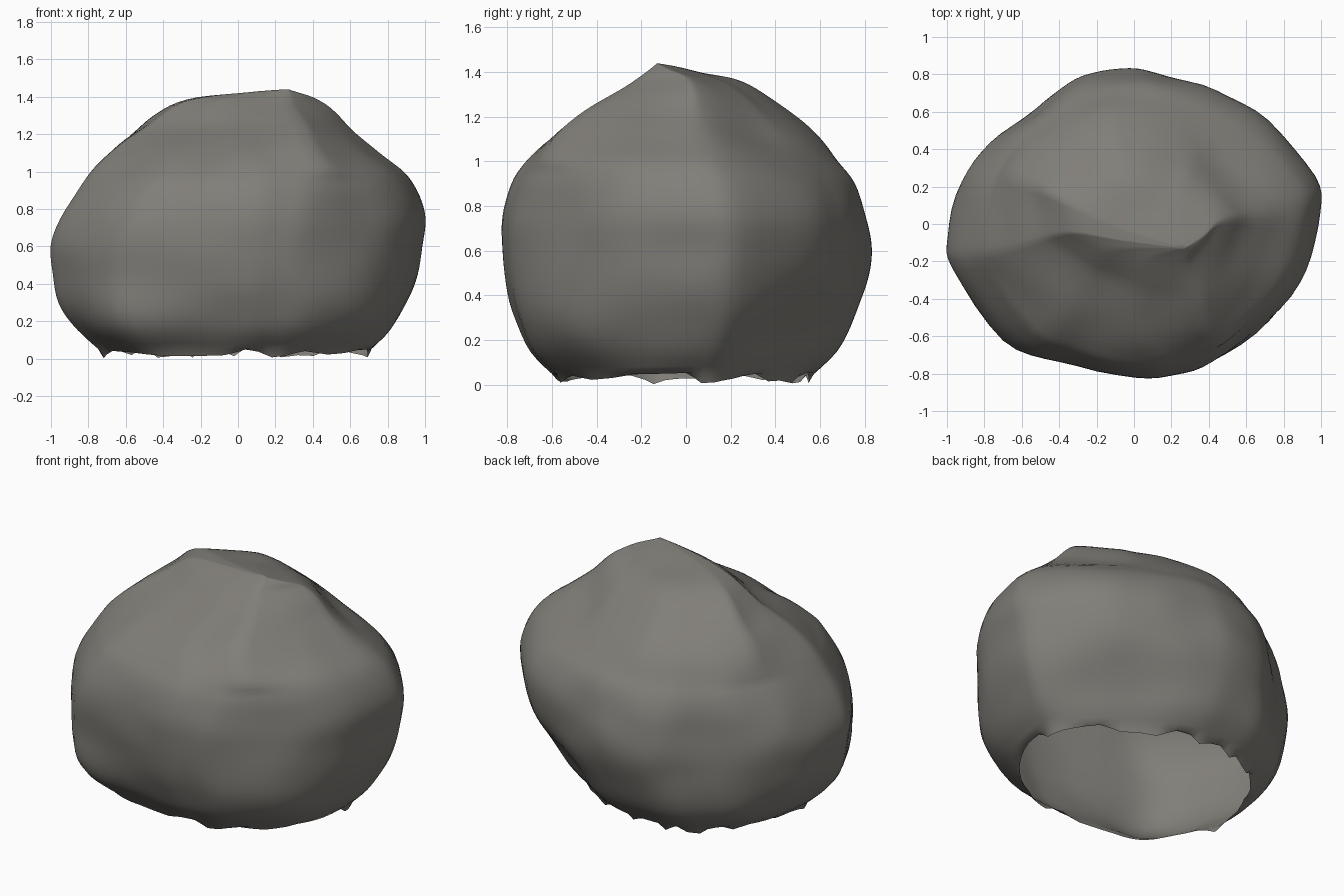
import bpy, bmesh, math, random
from mathutils import Vector, noise

if "Cube" in bpy.data.objects:
    bpy.data.objects.remove(bpy.data.objects["Cube"])

random.seed(4)
# widest outline seen from above, normalised to a unit box
OUTLINE = [(1, .08), (.97, .32), (.70, .67), (.43, .86), (.12, .98), (-.06, 1), (-.27, .965),
           (-.42, .875), (-.57, .735), (-.78, .54), (-.93, .27), (-1, -.08), (-.97, -.30),
           (-.70, -.76), (-.40, -.89), (0, -1), (.22, -.98), (.43, -.91), (.75, -.63), (.93, -.30)]
# plateau outline near the top, counter-clockwise, normalised
PLATEAU = [(1, .1), (.5, .75), (-.2, 1), (-1, .5), (-.85, -.15), (0, -.75), (.6, -1)]
# height, left, right, front, back extents
LEVELS = [(.03, -.72, .70, -.58, .55), (.15, -.85, .82, -.69, .67), (.30, -.95, .905, -.76, .755),
          (.45, -.99, .96, -.805, .81), (.60, -1, .985, -.83, .83), (.75, -.95, 1, -.83, .81),
          (.90, -.86, .96, -.79, .755), (1.0, -.78, .89, -.72, .68), (1.1, -.68, .75, -.61, .60),
          (1.2, -.57, .64, -.49, .49), (1.3, -.45, .54, -.34, .35), (1.37, -.32, .45, -.23, .21),
          (1.41, -.08, .38, -.17, .03), (1.44, .27, .27, -.13, -.13)]
# swellings and dents: angle, height, amount
BUMPS = [(42, 1.1, -.05), (42, .2, -.09), (40, .8, .02), (225, .18, .08), (225, .95, -.02),
         (135, .1, .08), (135, .95, .03), (135, .6, -.03), (-45, .8, -.05), (-45, .25, .06)]
STEPS = 4


def spline(pts, closed):
    """Catmull-Rom resampling of tuples."""
    n, out = len(pts), []
    get = (lambda i: Vector(pts[i % n])) if closed else (lambda i: Vector(pts[max(0, min(n - 1, i))]))
    for i in range(n if closed else n - 1):
        a, b, c, d = (get(i + k) for k in (-1, 0, 1, 2))
        for s in range(STEPS):
            t = s / STEPS
            out.append(.5 * (2 * b + (c - a) * t + (2 * a - 5 * b + 4 * c - d) * t ** 2
                             + (3 * b - a - 3 * c + d) * t ** 3))
    return out


def spline_levels():
    cols = [spline([(l[0], l[k]) for l in LEVELS], False) for k in (1, 2, 3, 4)]
    return [(c[0][0], c[0][1], c[1][1], c[2][1], c[3][1]) for c in zip(*cols)]


def to_plateau(u):
    """Point of the plateau polygon in the direction of u."""
    best = 9
    for a, b in zip(PLATEAU, PLATEAU[1:] + PLATEAU[:1]):
        nrm = Vector((b[1] - a[1], a[0] - b[0]))
        if nrm.dot(u) > 1e-6:
            best = min(best, nrm.dot(Vector(a)) / nrm.dot(u))
    return u * best


def span(v, lo, hi, a, b):
    return a + (b - a) * (v - lo) / (hi - lo)


def bump(p):
    ang, total = math.degrees(math.atan2(p.y, p.x)), 0
    for a, z, amount in BUMPS:
        d = (ang - a + 180) % 360 - 180
        total += amount * math.exp(-(d / 24) ** 2 - ((p.z - z) / .2) ** 2)
    return Vector((p.x, p.y, 0)).normalized() * total


bm = bmesh.new()
outline = spline(OUTLINE, True)
n = len(outline)
rings = []
# coarse ragged open rim
teeth = [random.uniform(.0, .065) for _ in range(n)]
# stacked stone cross-sections with a slightly lumpy surface
for j, (z, l, r, f, b) in enumerate(spline_levels()):
    ring = []
    k = max(0, min(.75, (z - .95) / .4))
    shape = [u.lerp(to_plateau(u), k) for u in outline]
    xs, ys = [u.x for u in shape], [u.y for u in shape]
    for i, u in enumerate(shape):
        p = Vector((span(u.x, min(xs), max(xs), l, r), span(u.y, min(ys), max(ys), f, b), z))
        p += bump(p)
        out = Vector((p.x, p.y, (z - .65))).normalized()
        p += out * .012 * noise.noise(p * 4)
        if j == 0:
            p.z = teeth[i] if i % 2 else (teeth[i - 1] + teeth[(i + 1) % n]) / 2
        ring.append(bm.verts.new(p))
    rings.append(ring)
for lo, hi in zip(rings, rings[1:]):
    for i in range(n):
        bm.faces.new((lo[i], lo[(i + 1) % n], hi[(i + 1) % n], hi[i]))
# peak
tip = bm.verts.new((.27, -.13, 1.44))
for i in range(n):
    bm.faces.new((rings[-1][i], rings[-1][(i + 1) % n], tip))

for face in bm.faces:
    face.smooth = True
mesh = bpy.data.meshes.new("boulder")
bm.to_mesh(mesh)
bm.free()
rock = bpy.data.objects.new("boulder", mesh)
bpy.context.collection.objects.link(rock)
# grey-brown stone
mat = bpy.data.materials.new("stone")
mat.diffuse_color = (.22, .21, .19, 1)
mat.use_nodes = True
mat.node_tree.nodes["Principled BSDF"].inputs["Base Color"].default_value = mat.diffuse_color
mesh.materials.append(mat)
